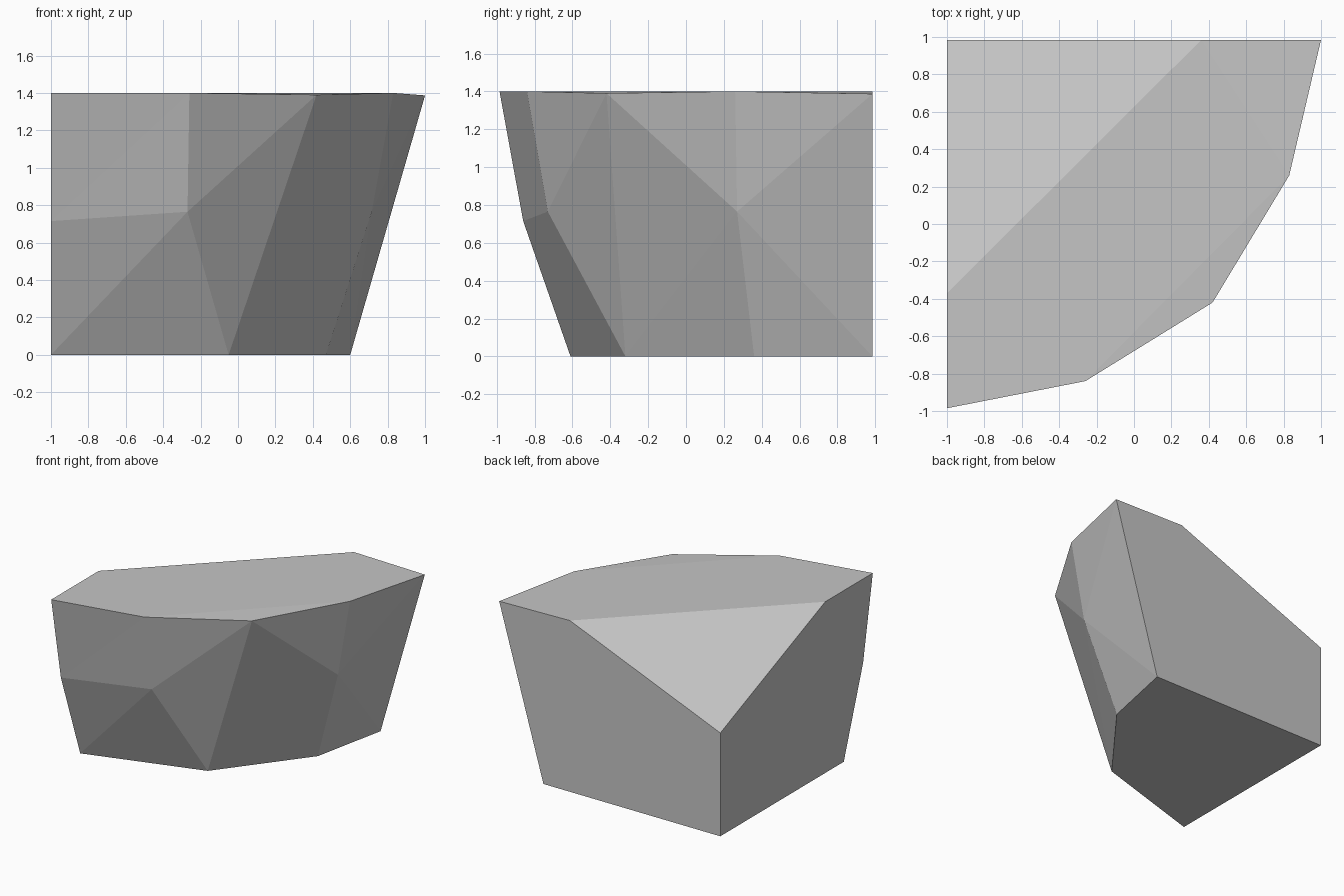
import bpy
import bmesh

# Remove the default object
cube = bpy.data.objects.get("Cube")
if cube:
    bpy.data.objects.remove(cube, do_unlink=True)

# Single stone colour
stone = bpy.data.materials.new("stone_grey")
stone.use_nodes = True
colour = (0.56, 0.56, 0.56, 1)
stone.diffuse_color = colour
stone.node_tree.nodes["Principled BSDF"].inputs["Base Color"].default_value = colour

# Flat limits of the block: left wall, back wall, top
side, back, top = -1, 0.985, 1.4

# Corner points: capitals on the rim, small letters on the base
corners = {
    # rim, running around the faceted side
    "A": (side, -back, top),
    "B": (-0.26, -0.84, top),
    "C": (0.42, -0.42, 1.39),
    "D": (0.83, 0.26, top),
    "E": (1, back, 1.387),
    # sloped corner cut
    "F": (0.36, back, top),
    "G": (side, -0.37, top),
    "H": (side, back, 0.845),
    # middle of the faceted side
    "M": (side, -0.86, 0.715),
    "P": (-0.27, -0.73, 0.765),
    "Q": (0.715, 0.27, 0.765),
    # base
    "a": (side, -0.61, 0),
    "b": (-0.05, -0.32, 0),
    "c": (0.47, 0.36, 0),
    "d": (0.6, back, 0),
    "h": (side, back, 0),
}

# Facets grouped by the part of the rock they cover
facets = {
    "top": ["ABDFG", "BCD", "FDE"],
    "corner_cut": ["FHG"],
    "left_wall": ["GHhaMA"],
    "back_wall": ["FEdhH"],
    "base": ["abcdh"],
    "front_facets": ["MAB", "MBP", "MPa", "aPb", "PBC", "PCb"],
    "right_facets": ["Cbq", "bcq", "CQD", "QED", "QdE", "Qcd"],
}

bm = bmesh.new()
verts = {name: bm.verts.new(point) for name, point in corners.items()}
for group in facets.values():
    for outline in group:
        bm.faces.new([verts[name] for name in outline.replace("q", "Q")])
bmesh.ops.recalc_face_normals(bm, faces=bm.faces[:])

# Faceted rock object
mesh = bpy.data.meshes.new("rock_block")
bm.to_mesh(mesh)
bm.free()
mesh.materials.append(stone)
rock = bpy.data.objects.new("rock_block", mesh)
bpy.context.scene.collection.objects.link(rock)
